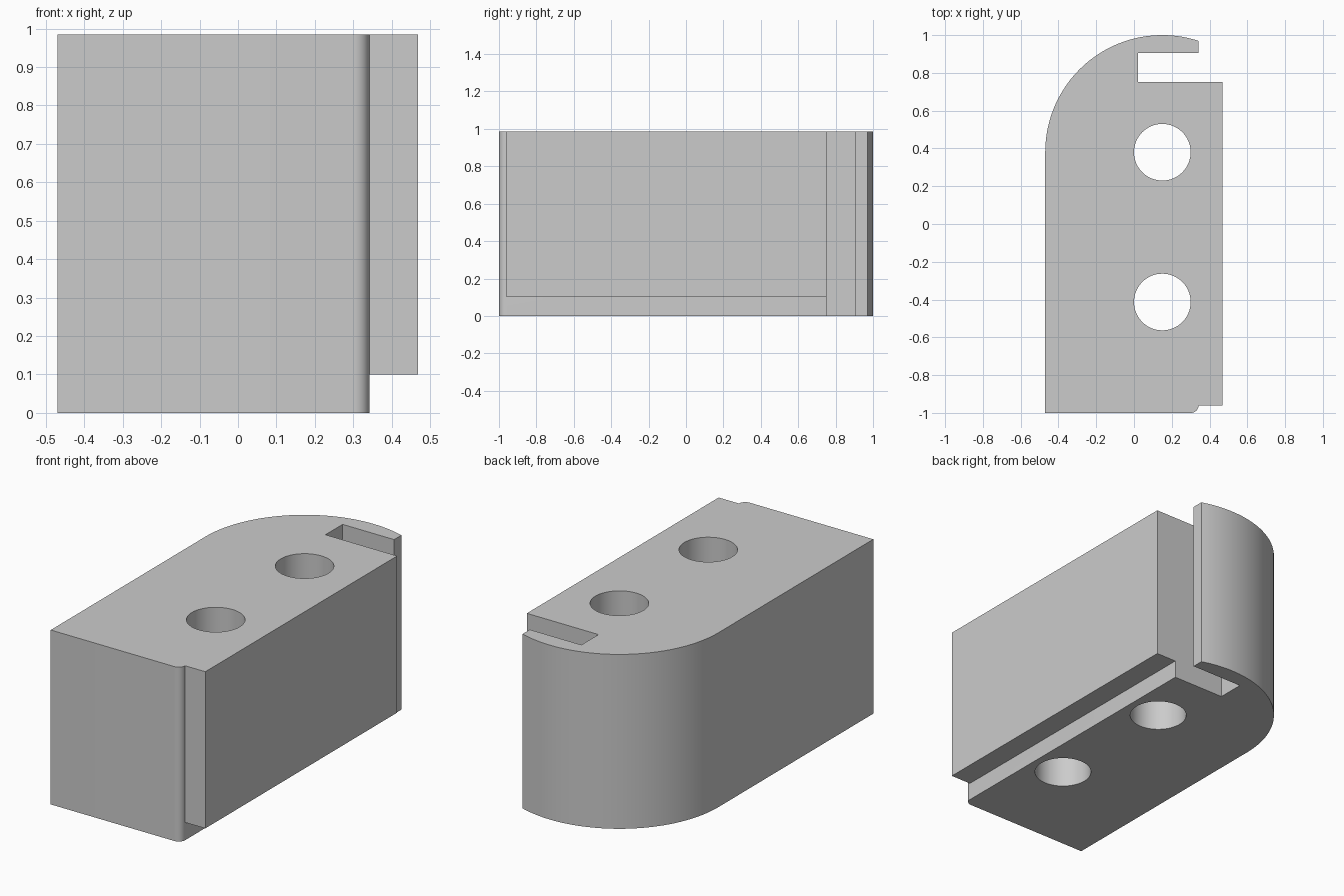
import bpy
import bmesh
import math
from mathutils import Matrix, Vector

if "Cube" in bpy.data.objects:
    bpy.data.objects.remove(bpy.data.objects["Cube"])

HEIGHT = 0.985
LEFT, STEP, RIGHT = -0.47, 0.342, 0.468
FRONT, SHOULDER = -1.0, -0.96
SLOT_IN, SLOT_FRONT, SLOT_BACK = 0.02, 0.752, 0.905
ARC_X, ARC_Y, ARC_R = 0.15, 0.38, 0.62
HOLE_R, HOLES_Y = 0.15, (0.38, -0.413)

grey = bpy.data.materials.new("plain grey")
grey.use_nodes = True
colour = (0.6, 0.6, 0.6, 1)
grey.diffuse_color = colour
grey.node_tree.nodes["Principled BSDF"].inputs["Base Color"].default_value = colour


def arc(cx, cy, r, start, end, steps):
    """Points along an arc, angles in radians."""
    angles = [start + (end - start) * i / steps for i in range(steps + 1)]
    return [(cx + r * math.cos(a), cy + r * math.sin(a)) for a in angles]


def prism(name, points, z0, z1):
    """Closed outline, anticlockwise from above, extruded upward."""
    bm = bmesh.new()
    base = bm.faces.new([bm.verts.new((x, y, z0)) for x, y in points])
    top = bmesh.ops.extrude_face_region(bm, geom=[base])["geom"]
    verts = [v for v in top if isinstance(v, bmesh.types.BMVert)]
    bmesh.ops.translate(bm, verts=verts, vec=Vector((0, 0, z1 - z0)))
    bmesh.ops.recalc_face_normals(bm, faces=bm.faces)
    mesh = bpy.data.meshes.new(name)
    bm.to_mesh(mesh)
    bm.free()
    mesh.materials.append(grey)
    obj = bpy.data.objects.new(name, mesh)
    bpy.context.collection.objects.link(obj)
    return obj


# Body outline: rounded front corner, shoulder, slot with lip, big back curve
corner_r = SHOULDER - FRONT
outline = [(LEFT, FRONT)]
outline += arc(STEP - corner_r, SHOULDER, corner_r, -math.pi / 2, 0, 8)
outline += [(RIGHT, SHOULDER), (RIGHT, SLOT_FRONT), (SLOT_IN, SLOT_FRONT),
            (SLOT_IN, SLOT_BACK), (STEP, SLOT_BACK)]
outline += arc(ARC_X, ARC_Y, ARC_R, math.acos((STEP - ARC_X) / ARC_R), math.pi, 48)
body = prism("body_block", outline, 0, HEIGHT)

# Cutters: step under the right side, two through holes
cutters = [prism("underside_step_cutter",
                 [(STEP, -1.1), (0.6, -1.1), (0.6, 0.83), (STEP, 0.83)], -0.1, 0.1)]
for y in HOLES_Y:
    ring = arc(ARC_X, y, HOLE_R, 0, 2 * math.pi, 64)[:-1]
    cutters.append(prism("bolt_hole_cutter", ring, -0.1, HEIGHT + 0.1))

for cutter in cutters:
    cut = body.modifiers.new(cutter.name, 'BOOLEAN')
    cut.operation = 'DIFFERENCE'
    cut.solver = 'EXACT'
    cut.object = cutter
    cutter.hide_render = True

# Bake the cuts, then remove the cutters
bpy.context.view_layer.objects.active = body
body.select_set(True)
for cutter in cutters:
    cutter.select_set(False)
for name in [m.name for m in body.modifiers]:
    bpy.ops.object.modifier_apply(modifier=name)
for cutter in cutters:
    bpy.data.objects.remove(cutter)

# Smooth curved walls, crisp edges
bpy.ops.object.shade_smooth_by_angle(angle=math.radians(30))
